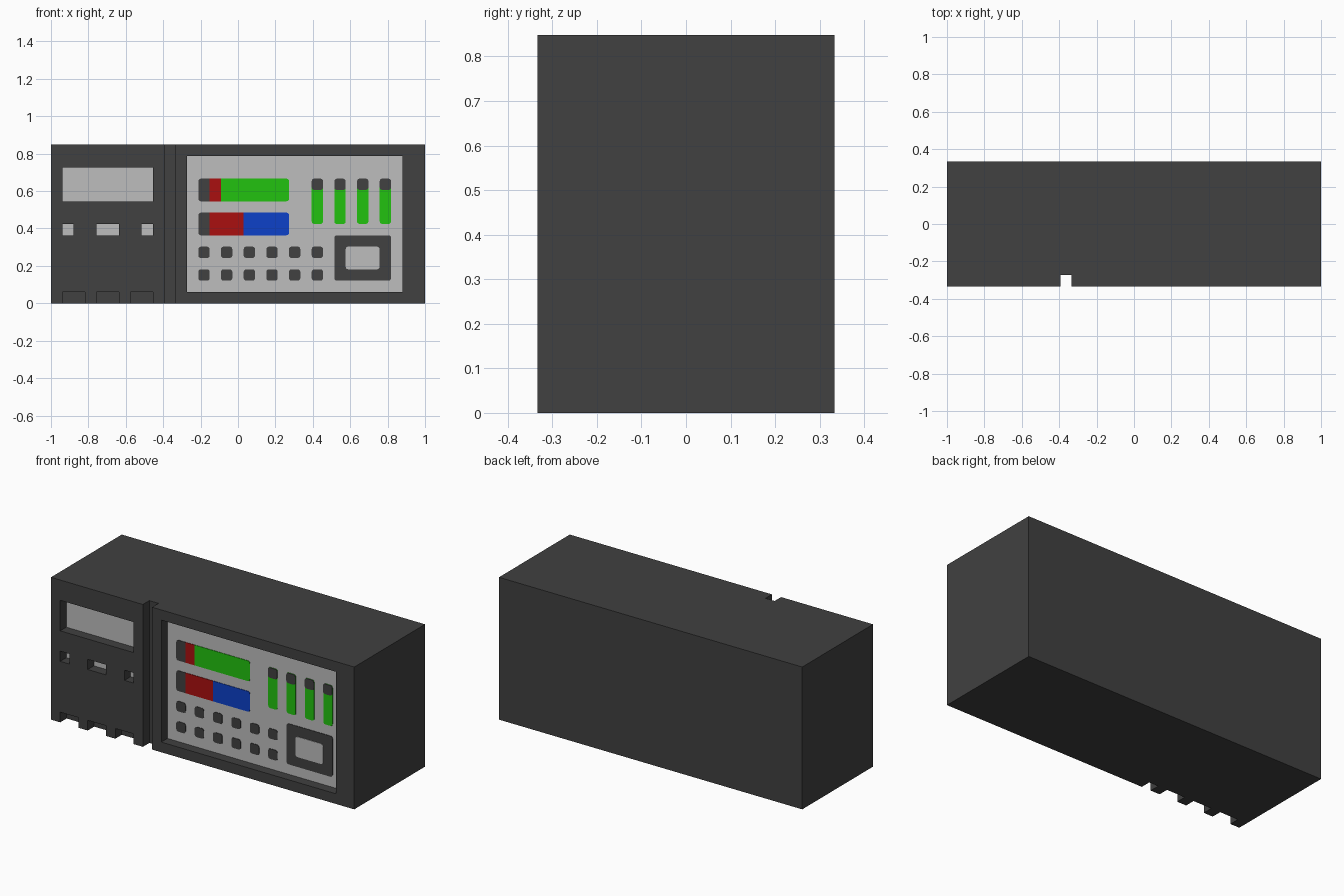
import bpy, bmesh, math

if "Cube" in bpy.data.objects:
    bpy.data.objects.remove(bpy.data.objects["Cube"])

U = 2 / 33                      # grid unit: the case is 33 x 11 x 14 units
FRONT = -5.5 * U                # front face of the case
FLOOR = FRONT + U               # floor of every recess
SKIN = 0.003                    # thickness of painted plates


def material(name, rgb):
    m = bpy.data.materials.new(name)
    m.use_nodes = True
    m.diffuse_color = (*rgb, 1)
    m.node_tree.nodes["Principled BSDF"].inputs["Base Color"].default_value = (*rgb, 1)
    return m


DARK = material("charcoal", (0.052, 0.052, 0.052))
GREY = material("light grey", (0.51, 0.51, 0.51))
GREEN = material("green", (0.016, 0.54, 0.005))
RED = material("red", (0.40, 0.005, 0.005))
BLUE = material("blue", (0.004, 0.053, 0.58))


def make_object(name, bm, mat):
    bmesh.ops.recalc_face_normals(bm, faces=bm.faces)
    me = bpy.data.meshes.new(name)
    bm.to_mesh(me)
    bm.free()
    me.materials.append(mat)
    ob = bpy.data.objects.new(name, me)
    bpy.context.collection.objects.link(ob)
    return ob


def add_box(bm, x0, x1, y0, y1, z0, z1):
    verts = bmesh.ops.create_cube(bm, size=1)["verts"]
    for v in verts:
        v.co.x = x1 if v.co.x > 0 else x0
        v.co.y = y1 if v.co.y > 0 else y0
        v.co.z = z1 if v.co.z > 0 else z0


def plate(name, x0, x1, z0, z1, mat, layer=1, round_left=True, round_right=True):
    """Thin upright plate in grid units, with optional rounded ends."""
    r = 0.22 * U
    x0, x1, z0, z1 = x0 * U - 1, x1 * U - 1, z0 * U, z1 * U
    corners = [(x1, z1, 0, round_right), (x0, z1, 90, round_left),
               (x0, z0, 180, round_left), (x1, z0, 270, round_right)]
    pts = []
    for x, z, start, rounded in corners:
        if not rounded:
            pts.append((x, z))
            continue
        cx = x - r if x == x1 else x + r
        cz = z - r if z == z1 else z + r
        for i in range(4):
            a = math.radians(start + i * 30)
            pts.append((cx + r * math.cos(a), cz + r * math.sin(a)))
    bm = bmesh.new()
    back = FLOOR - layer * SKIN
    face = bm.faces.new([bm.verts.new((x, back, z)) for x, z in pts])
    side = bmesh.ops.extrude_face_region(bm, geom=[face])["geom"]
    for v in side:
        if isinstance(v, bmesh.types.BMVert):
            v.co.y -= SKIN
    return make_object(name, bm, mat)


def square_plate(name, x0, x1, z0, z1, mat):
    return plate(name, x0, x1, z0, z1, mat, 0, False, False)


# Case, with the recesses cut one unit deep into its front
bm = bmesh.new()
add_box(bm, -1, 1, FRONT, -FRONT, 0, 14 * U)
case = make_object("case", bm, DARK)

windows = [("control_panel", 12, 31, 1, 13), ("upper_window", 1, 9, 9, 12),
           ("right_slot", 1, 2, 6, 7), ("middle_slot", 4, 6, 6, 7),
           ("left_slot", 8, 9, 6, 7)]
notches = [(1, 3, -1, 1), (4, 6, -1, 1), (7, 9, -1, 1)]
groove = (10, 11, -1, 15)

bm = bmesh.new()
for x0, x1, z0, z1 in [w[1:] for w in windows] + notches + [groove]:
    add_box(bm, x0 * U - 1, x1 * U - 1, FRONT - U, FLOOR, z0 * U, z1 * U)
cutter = make_object("recess_cutter", bm, DARK)
cutter.hide_render = True

cut = case.modifiers.new("recesses", "BOOLEAN")
cut.operation = "DIFFERENCE"
cut.solver = "EXACT"
cut.object = cutter
bpy.context.view_layer.objects.active = case
bpy.ops.object.modifier_apply(modifier=cut.name)
bpy.data.objects.remove(cutter)

# Light grey floors of the panel, window and slots
for w in windows:
    square_plate(*w, GREY)

# Two horizontal gauges: dark cap, red section, coloured section
for name, z, split, colour in (("upper_gauge", 9, 15, GREEN), ("lower_gauge", 6, 17, BLUE)):
    plate(name + "_cap", 13, 14, z, z + 2, DARK, round_right=False)
    plate(name + "_red", 14, split, z, z + 2, RED, round_left=False, round_right=False)
    plate(name + "_fill", split, 21, z, z + 2, colour, round_left=False)

# Four vertical level bars with dark tops
for i in range(4):
    x = 23 + 2 * i
    plate(f"level_bar_{i + 1}", x, x + 1, 7, 11, GREEN)
    plate(f"level_bar_top_{i + 1}", x, x + 1, 10, 11, DARK, layer=2)

# Two rows of six buttons
for row, z in enumerate((4, 2)):
    for i in range(6):
        x = 13 + 2 * i
        plate(f"button_{row + 1}_{i + 1}", x, x + 1, z, z + 1, DARK)

# Small framed display
plate("display_frame", 25, 30, 2, 6, DARK)
plate("display_screen", 26, 29, 3, 5, GREY, layer=2)
